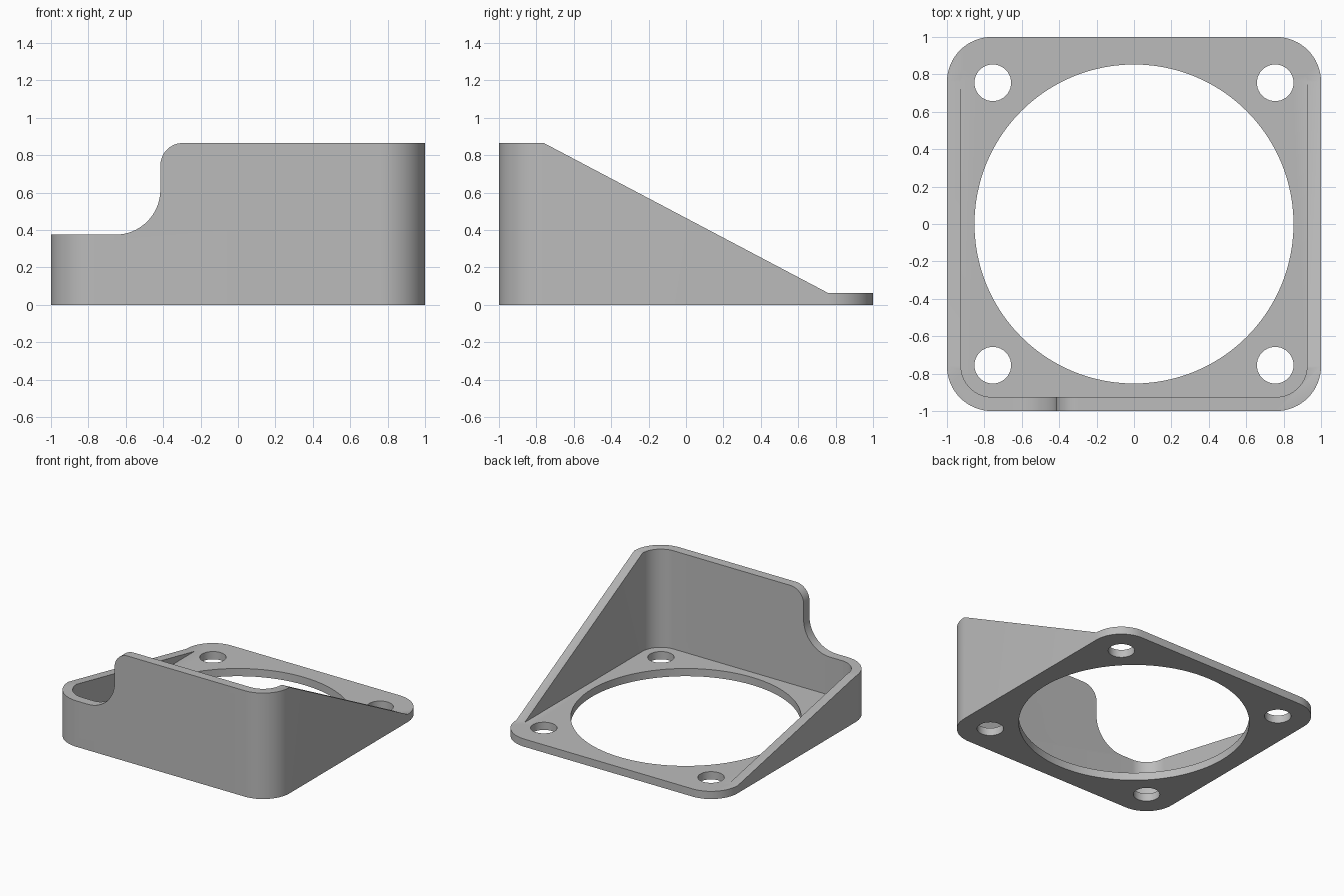
import bpy
import bmesh
from math import sin, cos, pi, radians
from mathutils import Vector

if "Cube" in bpy.data.objects:
    bpy.data.objects.remove(bpy.data.objects["Cube"])

HEIGHT = 0.865    # tall front wall
LOW = 0.375       # lowered front corner
FLOOR = 0.063     # base plate thickness
CORNER = 0.76     # where the straight sides end
WALL = 0.075

grey = bpy.data.materials.new("plain_grey")
grey.use_nodes = True
colour = (0.5, 0.5, 0.5, 1)
grey.diffuse_color = colour
grey.node_tree.nodes["Principled BSDF"].inputs["Base Color"].default_value = colour


def arc(cx, cy, r, start, end, steps=16):
    """Points along an arc, angles in degrees."""
    angles = [radians(start + (end - start) * i / steps) for i in range(steps + 1)]
    return [(cx + r * cos(a), cy + r * sin(a)) for a in angles]


def rounded_square(half, r):
    c = half - r
    points = []
    for i, (sx, sy) in enumerate([(1, 1), (-1, 1), (-1, -1), (1, -1)]):
        points += arc(sx * c, sy * c, r, i * 90, i * 90 + 90)
    return points


def prism(name, profile, axis, low, high):
    """Extrude a closed 2D profile along one axis."""
    place = {"X": lambda a, b: (low, a, b),
             "Y": lambda a, b: (a, low, b),
             "Z": lambda a, b: (a, b, low)}[axis]
    direction = Vector([(high - low) * (axis == k) for k in "XYZ"])
    bm = bmesh.new()
    face = bm.faces.new([bm.verts.new(place(a, b)) for a, b in profile])
    grown = bmesh.ops.extrude_face_region(bm, geom=[face])
    verts = [v for v in grown["geom"] if isinstance(v, bmesh.types.BMVert)]
    bmesh.ops.translate(bm, verts=verts, vec=direction)
    bmesh.ops.recalc_face_normals(bm, faces=bm.faces)
    mesh = bpy.data.meshes.new(name)
    bm.to_mesh(mesh)
    bm.free()
    obj = bpy.data.objects.new(name, mesh)
    bpy.context.collection.objects.link(obj)
    mesh.materials.append(grey)
    return obj


def cut(body, cutter):
    """Subtract the cutter and remove it."""
    mod = body.modifiers.new("cut", "BOOLEAN")
    mod.operation = "DIFFERENCE"
    mod.solver = "EXACT"
    mod.object = cutter
    bpy.context.view_layer.objects.active = body
    bpy.ops.object.modifier_apply(modifier=mod.name)
    bpy.data.objects.remove(cutter)


# Solid block with rounded corners
duct = prism("fan_duct", rounded_square(1, 0.24), "Z", 0, HEIGHT)

# Hollow interior above the base plate
cut(duct, prism("cavity", rounded_square(1 - WALL, 0.24 - WALL), "Z", FLOOR, 1.5))


# Sloping side walls, the one beside the notch being lower
def slope(top):
    return [(-CORNER, top), (CORNER, FLOOR), (1.2, FLOOR), (1.2, 1.2), (-CORNER, 1.2)]


cut(duct, prism("left_slope", slope(HEIGHT), "X", -0.1, 1.2))
cut(duct, prism("right_slope", slope(LOW), "X", -1.2, 0))

# Curved notch in the front wall
notch = [(-1.2, 1.2), (-1.2, LOW)]
notch += arc(-0.655, LOW + 0.24, 0.24, -90, 0)
notch += arc(-0.295, HEIGHT - 0.12, 0.12, 180, 90)
notch += [(-0.295, 1.2)]
cut(duct, prism("front_notch", notch, "Y", -1.2, -0.7))

# Fan opening and four screw holes
cut(duct, prism("opening", arc(0, 0, 0.853, 0, 360, 96)[:-1], "Z", -0.2, 0.2))
for x in (-0.755, 0.755):
    for y in (-0.755, 0.755):
        cut(duct, prism("screw_hole", arc(x, y, 0.098, 0, 360, 40)[:-1], "Z", -0.2, 0.2))

bpy.ops.object.select_all(action="DESELECT")
duct.select_set(True)
bpy.context.view_layer.objects.active = duct
bpy.ops.object.shade_smooth_by_angle(angle=radians(30))
